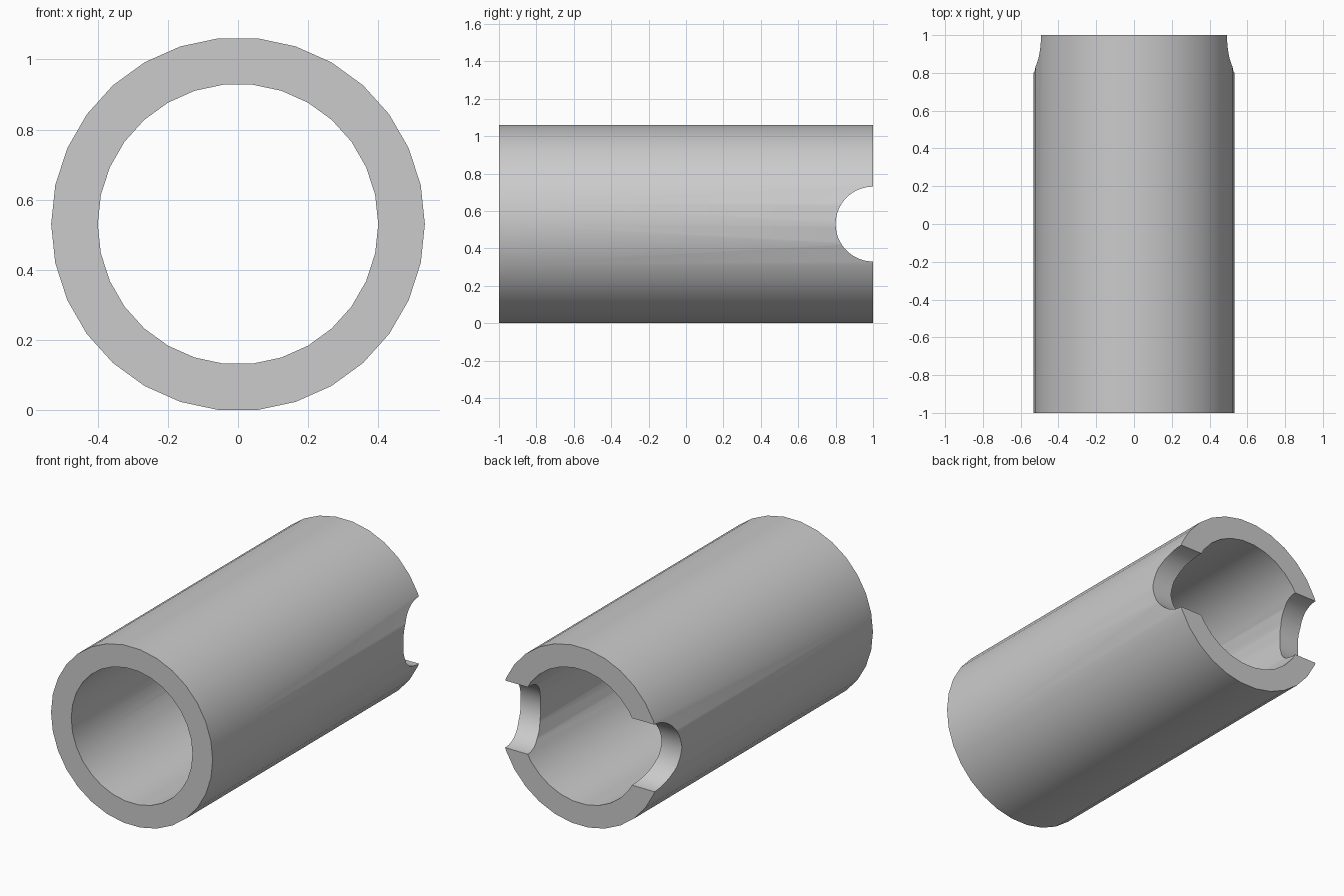
import bpy
import bmesh
from math import cos, sin, pi, radians

if "Cube" in bpy.data.objects:
    bpy.data.objects.remove(bpy.data.objects["Cube"], do_unlink=True)

SIDES = 30
OUTER, INNER, HALF = 0.533, 0.40, 1.0
AXIS_Z = OUTER * cos(pi / SIDES)   # a flat side rests on the ground
NOTCH = 0.20

grey = bpy.data.materials.new("plain grey")
grey.use_nodes = True
colour = (0.6, 0.6, 0.6, 1)
grey.diffuse_color = colour
grey.node_tree.nodes["Principled BSDF"].inputs["Base Color"].default_value = colour


def add_object(name, bm):
    bmesh.ops.recalc_face_normals(bm, faces=bm.faces)
    mesh = bpy.data.meshes.new(name)
    bm.to_mesh(mesh)
    bm.free()
    mesh.materials.append(grey)
    obj = bpy.data.objects.new(name, mesh)
    bpy.context.collection.objects.link(obj)
    return obj


# Tube: a rectangular wall section swept round the y axis
bm = bmesh.new()
section = [(OUTER, -HALF), (OUTER, HALF), (INNER, HALF), (INNER, -HALF)]
rings = []
for i in range(SIDES):
    a = 2 * pi * i / SIDES
    rings.append([bm.verts.new((r * cos(a), y, AXIS_Z + r * sin(a))) for r, y in section])
for i, ring in enumerate(rings):
    after = rings[(i + 1) % SIDES]
    for j in range(4):
        k = (j + 1) % 4
        bm.faces.new((ring[j], ring[k], after[k], after[j]))
tube = add_object("tube", bm)

# Cutter: a round bar across the back end, notching both walls
bm = bmesh.new()
bmesh.ops.create_cone(bm, cap_ends=True, segments=64, radius1=NOTCH, radius2=NOTCH, depth=2)
cutter = add_object("notch_cutter", bm)
cutter.rotation_euler = (0, radians(90), 0)
cutter.location = (0, HALF, AXIS_Z)
cutter.hide_render = True
bpy.context.view_layer.update()

# Cut the notches, then remove the cutter
bpy.ops.object.select_all(action="DESELECT")
tube.select_set(True)
bpy.context.view_layer.objects.active = tube
cut = tube.modifiers.new("notches", "BOOLEAN")
cut.operation = "DIFFERENCE"
cut.solver = "EXACT"
cut.object = cutter
bpy.ops.object.modifier_apply(modifier=cut.name)
bpy.data.objects.remove(cutter, do_unlink=True)

# Smooth the curved walls and keep the rims crisp
bpy.ops.object.shade_smooth_by_angle(angle=radians(30))
